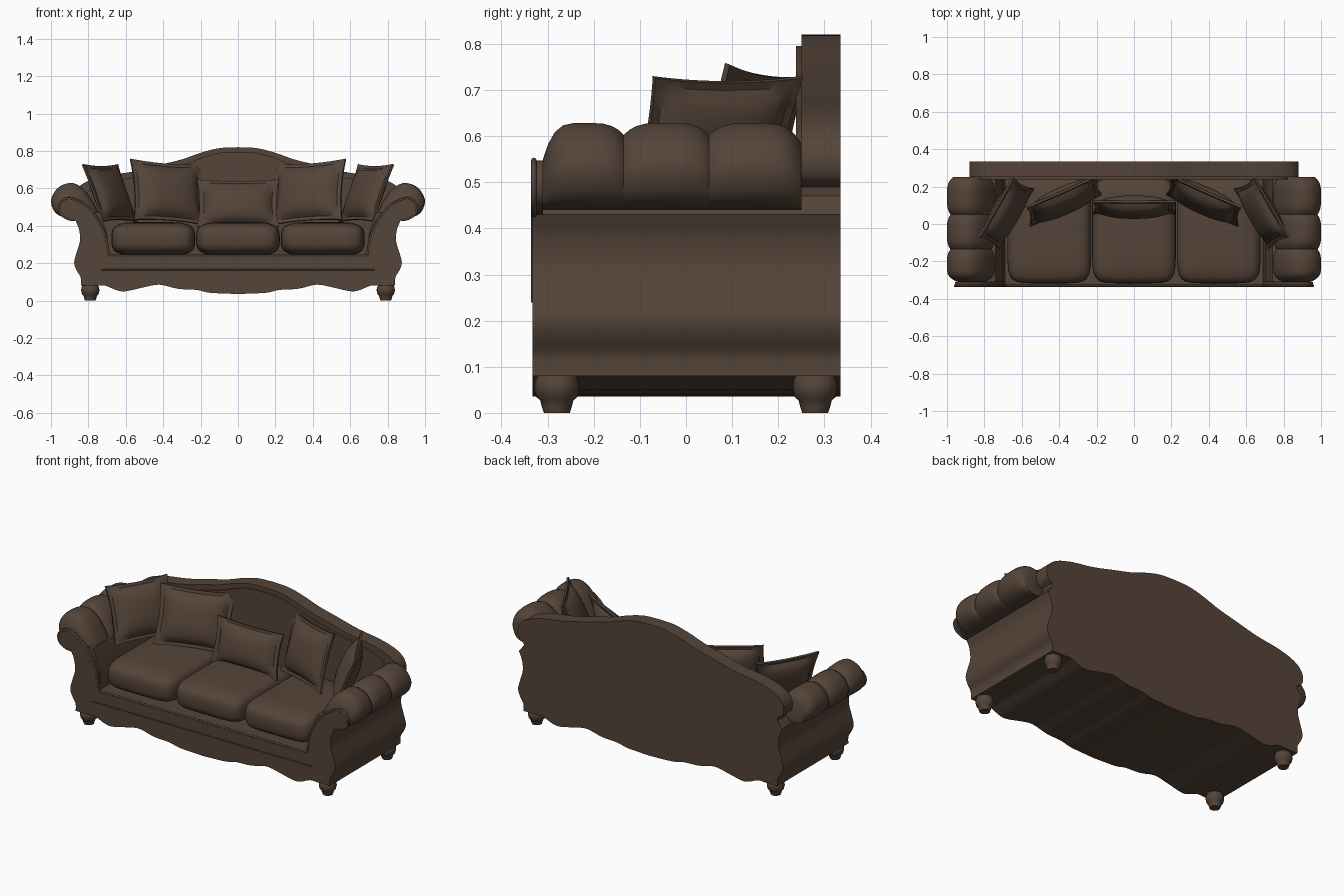
import bpy, bmesh, math
from math import sin, cos, pi, radians
from mathutils import Vector

cube = bpy.data.objects.get("Cube")
if cube:
    bpy.data.objects.remove(cube, do_unlink=True)

# One brown upholstery colour
brown = bpy.data.materials.new("brown_fabric")
brown.use_nodes = True
brown.diffuse_color = (0.09, 0.058, 0.04, 1)
brown.node_tree.nodes["Principled BSDF"].inputs["Base Color"].default_value = (0.09, 0.058, 0.04, 1)


def finish(name, bm, angle=40):
    bmesh.ops.recalc_face_normals(bm, faces=bm.faces)
    mesh = bpy.data.meshes.new(name)
    bm.to_mesh(mesh)
    bm.free()
    mesh.materials.append(brown)
    ob = bpy.data.objects.new(name, mesh)
    bpy.context.collection.objects.link(ob)
    bpy.ops.object.select_all(action='DESELECT')
    ob.select_set(True)
    bpy.context.view_layer.objects.active = ob
    bpy.ops.object.shade_smooth_by_angle(angle=radians(angle))
    return ob


def spline(points, steps=4):
    """Smooth open path through 2D points."""
    p = [Vector(q) for q in points]
    p = [2 * p[0] - p[1]] + p + [2 * p[-1] - p[-2]]
    out = []
    for a, b, c, d in zip(p, p[1:], p[2:], p[3:]):
        for i in range(steps):
            t = i / steps
            out.append(0.5 * (2 * b + (c - a) * t + (2 * a - 5 * b + 4 * c - d) * t * t
                              + (3 * b - a - 3 * c + d) * t ** 3))
    return out + [p[-2]]


def both_sides(half):
    """Close a half outline, running from centre to centre, by mirroring."""
    return list(half) + [Vector((-q[0], q[1])) for q in reversed(half) if abs(q[0]) > 1e-4]


def loft(name, rings, angle=40):
    bm = bmesh.new()
    rows = [[bm.verts.new(v) for v in ring] for ring in rings]
    n = len(rows[0])
    for a, b in zip(rows, rows[1:]):
        for i in range(n):
            j = (i + 1) % n
            bm.faces.new((a[i], a[j], b[j], b[i]))
    for cap in (rows[0], rows[-1]):
        bm.faces.new(cap)
    return finish(name, bm, angle)


def prism(name, outline, y0, y1, angle=30):
    return loft(name, [[(q[0], y, q[1]) for q in outline] for y in (y0, y1)], angle)


# Body: scalloped lower edge and curved sides
scallop = spline([(0, .035), (.15, .042), (.22, .057), (.32, .063), (.42, .085), (.5, .072),
                  (.6, .05), (.65, .056), (.71, .08), (.76, .08)])
side = spline([(.84, .08), (.842, .125), (.865, .165), (.876, .205), (.862, .26),
               (.845, .32), (.85, .38), (.87, .43)])
body = scallop + side + [Vector(q) for q in
                         ((.84, .47), (.74, .47), (.70, .36), (.69, .24), (0, .24))]
prism("body", both_sides(body), -.31, .335)

# Front facing with scrolled arm ends
scroll = spline([(.87, .43), (.91, .437), (.95, .465), (.955, .51), (.92, .545), (.87, .54),
                 (.81, .505), (.75, .435), (.71, .35), (.69, .24)])
prism("front_panel", both_sides(scallop + side[:-1] + scroll + [Vector((0, .24))]), -.333, -.31)

# Back with arched top and rounded shoulders
crest = spline([(0, .82), (.1, .815), (.2, .79), (.3, .755), (.42, .725), (.56, .69), (.7, .668),
                (.8, .64), (.86, .6), (.88, .55), (.87, .51), (.84, .49)])
back = [Vector((0, .24)), Vector((.8, .24))] + crest[::-1]
prism("back_panel", both_sides(back), .25, .335)
pad = [Vector((q.x * .94, q.y - (.025 if q.y > .3 else 0))) for q in back]
prism("back_pad", both_sides(pad), .238, .252)

# Arms: rolled section swelling into three tufts along the depth
section = spline([(.69, .24), (.70, .34), (.73, .43), (.77, .52), (.82, .59), (.88, .628),
                  (.945, .615), (.985, .575), (1, .525), (.975, .468), (.92, .443), (.86, .44)], 3)
section.append(Vector((.8, .24)))


def arm_rings(sign):
    lobes = [(-.31, -.135, .42, .14), (-.135, .05, .14, .14), (.05, .25, .14, .24)]
    rings = []
    for k, (y0, y1, dip0, dip1) in enumerate(lobes):
        steps = 12
        for i in range(0 if k == 0 else 1, steps + 1):
            t = .5 - .5 * cos(pi * i / steps)
            u = 2 * t - 1
            s = 1 - (dip0 if u < 0 else dip1) * abs(u) ** 4
            ring = []
            for q in section:
                w = min(1, max(0, (q.y - .3) / .14))
                f = 1 + (s - 1) * w
                z = .44 + (q.y - .44) * f if q.y > .44 else q.y
                ring.append((sign * (.86 + (q.x - .86) * f), y0 + (y1 - y0) * t, z))
            rings.append(ring)
    return rings


for sign, label in ((1, "left"), (-1, "right")):
    loft(label + "_arm", arm_rings(sign), 50)


# Piping around the front facing
def piping(name, pts, radius):
    cu = bpy.data.curves.new(name, 'CURVE')
    cu.dimensions = '3D'
    cu.bevel_depth = radius
    cu.bevel_resolution = 2
    sp = cu.splines.new('POLY')
    sp.points.add(len(pts) - 1)
    for pt, co in zip(sp.points, pts):
        pt.co = (*co, 1)
    cu.materials.append(brown)
    bpy.context.collection.objects.link(bpy.data.objects.new(name, cu))


for sign, label in ((1, "left"), (-1, "right")):
    piping(label + "_scroll_piping", [(sign * q.x, -.33, q.y) for q in scroll], .006)
piping("rail_piping", [(-.73, -.332, .165), (.73, -.332, .165)], .004)
piping("seat_edge_piping", [(-.69, -.33, .24), (.69, -.33, .24)], .006)


# Seat cushions: puffed rounded blocks
def power(v, e):
    return math.copysign(abs(v) ** e, v)


def cushion(name, centre, half):
    rings = []
    for i in range(1, 20):
        a = -pi / 2 + pi * i / 20
        r, h = power(cos(a), .42), power(sin(a), .6)
        rings.append([(centre[0] + half[0] * r * power(cos(b), .3),
                       centre[1] + half[1] * r * power(sin(b), .3),
                       centre[2] + half[2] * h)
                      for b in (2 * pi * (j + .5) / 48 for j in range(48))])
    loft(name, rings, 60)


for x, label in ((-.453, "right"), (0, "middle"), (.453, "left")):
    cushion(label + "_seat_cushion", (x, -.035, .33), (.224, .282, .09))


# Throw pillows: puffed middle, flat flange, drawn-out corners
def pillow(name, loc, rot, w, h, thick):
    bm = bmesh.new()
    n = 18
    grids = []
    for face in (-1, 1):
        grid = {}
        for i in range(n + 1):
            for j in range(n + 1):
                u, v = 2 * i / n - 1, 2 * j / n - 1
                iu, iv = min(1, abs(u) / .88), min(1, abs(v) / .88)
                puff = ((1 - iu ** 2.5) * (1 - iv ** 2.5)) ** .55
                grid[i, j] = bm.verts.new((w / 2 * u * (1 - .07 * (1 - v * v)),
                                           face * (.006 + thick / 2 * puff),
                                           h / 2 * v * (1 - .07 * (1 - u * u))))
        for i in range(n):
            for j in range(n):
                bm.faces.new((grid[i, j], grid[i + 1, j], grid[i + 1, j + 1], grid[i, j + 1]))
        grids.append(grid)
    rim = [(i, 0) for i in range(n)] + [(n, j) for j in range(n)]
    rim += [(n - i, n - j) for i, j in rim]
    a, b = grids
    for p, q in zip(rim, rim[1:] + rim[:1]):
        bm.faces.new((a[p], a[q], b[q], b[p]))
    ob = finish(name, bm, 40)
    ob.location = loc
    ob.rotation_euler = [radians(r) for r in rot]


pillow("middle_pillow", (0, .09, .52), (-14, 0, 0), .44, .26, .1)
for sign, label in ((1, "left"), (-1, "right")):
    pillow(label + "_large_pillow", (sign * .375, .125, .58), (-17, -4 * sign, -24 * sign), .42, .34, .11)
    pillow(label + "_corner_pillow", (sign * .685, .06, .575), (-22, 0, -60 * sign), .37, .33, .1)

# Turned feet
foot = [(.028, 0), (.033, .015), (.036, .027), (.045, .035), (.049, .055), (.047, .07), (.038, .09)]
for sx, lx in ((1, "left"), (-1, "right")):
    for sy, ly in ((-1, "front"), (1, "back")):
        loft(f"{ly}_{lx}_foot",
             [[(sx * .79 + r * cos(2 * pi * k / 20), sy * .28 + r * sin(2 * pi * k / 20), z)
               for k in range(20)] for r, z in foot])
